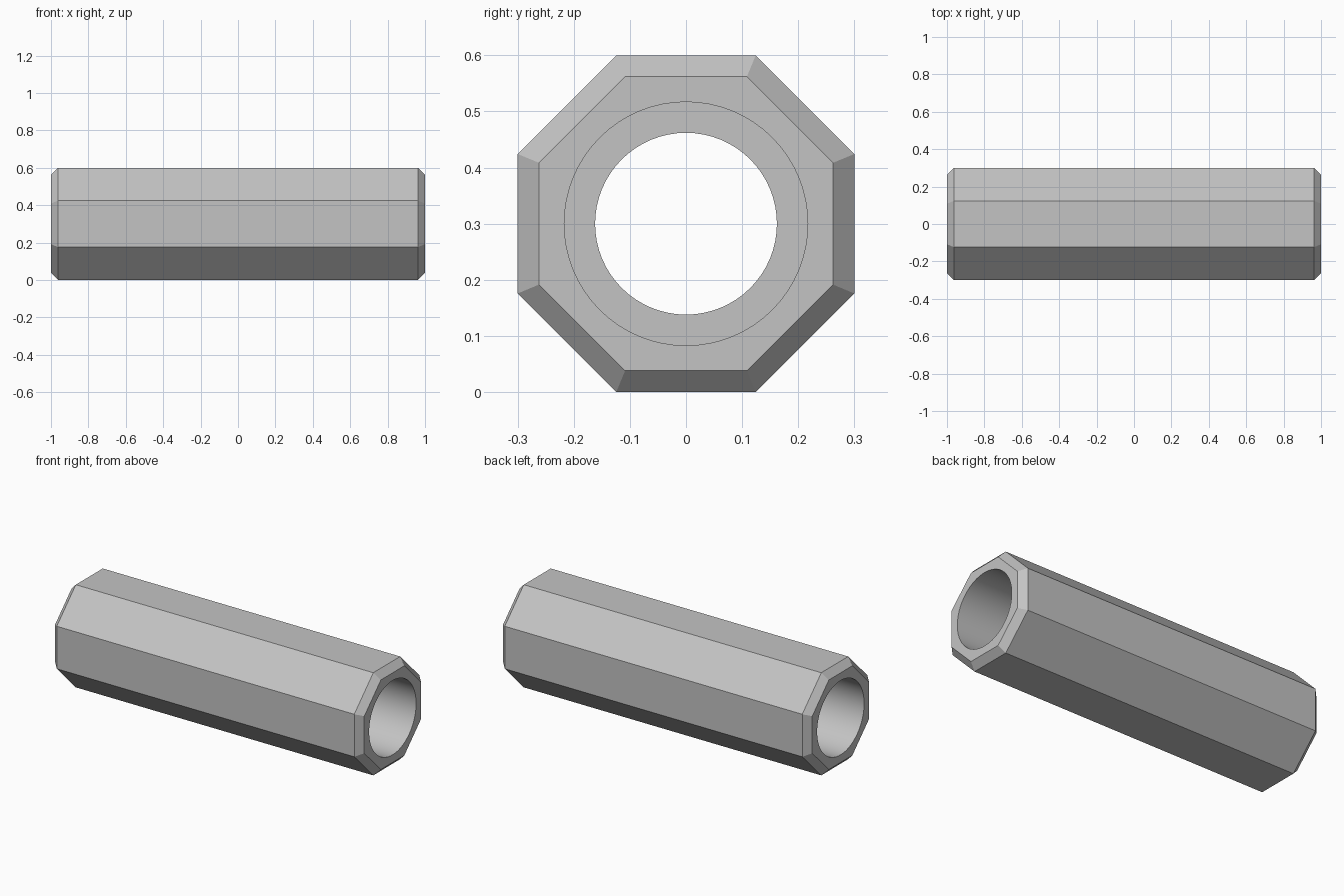
import bpy, bmesh, math

if "Cube" in bpy.data.objects:
    bpy.data.objects.remove(bpy.data.objects["Cube"])

HALF = 1.0          # half length along x
CENTRE_Z = 0.3      # axis height
SEG = 64            # bore segments
APOTHEM = 0.3       # octagon flat distance
CHAMFER = 0.038
BORE_R = 0.217      # wide bore at each end
NECK_R = 0.162      # narrow bore in the middle
BORE_DEPTH = 0.66

grey = bpy.data.materials.new("light grey")
grey.diffuse_color = (0.55, 0.55, 0.55, 1)
grey.use_nodes = True
grey.node_tree.nodes["Principled BSDF"].inputs["Base Color"].default_value = grey.diffuse_color

bm = bmesh.new()


def ring(x, radius, count):
    """Ring of points around the x axis; octagon rings have flats on top and sides."""
    pts = []
    for i in range(count):
        a = math.pi / 8 + 2 * math.pi * i / count
        pts.append(bm.verts.new((x, radius * math.cos(a), CENTRE_Z + radius * math.sin(a))))
    return pts


def bridge(a, b):
    n = len(a)
    for i in range(n):
        j = (i + 1) % n
        bm.faces.new((a[i], a[j], b[j], b[i]))


def end_face(octagon, circle):
    """Flat end between the octagon and the round bore, one face per side."""
    step = SEG // 8
    for i in range(8):
        arc = [circle[(i * step + k) % SEG] for k in range(step, -1, -1)]
        bm.faces.new([octagon[i], octagon[(i + 1) % 8]] + arc)


# Octagonal outside with chamfered ends
corner = 1 / math.cos(math.pi / 8)
outer = [ring(x, r * corner, 8) for x, r in (
    (-HALF, APOTHEM - CHAMFER), (-HALF + CHAMFER, APOTHEM),
    (HALF - CHAMFER, APOTHEM), (HALF, APOTHEM - CHAMFER))]

# Stepped round bore through the middle
step_x = HALF - BORE_DEPTH
inner = [ring(x, r, SEG) for x, r in (
    (-HALF, BORE_R), (-step_x, BORE_R), (-step_x, NECK_R),
    (step_x, NECK_R), (step_x, BORE_R), (HALF, BORE_R))]

for rings in (outer, inner):
    for a, b in zip(rings, rings[1:]):
        bridge(a, b)
end_face(outer[0], inner[0])
end_face(outer[-1], inner[-1])
bmesh.ops.recalc_face_normals(bm, faces=bm.faces)

mesh = bpy.data.meshes.new("octagonal_sleeve")
bm.to_mesh(mesh)
bm.free()
mesh.materials.append(grey)
sleeve = bpy.data.objects.new("octagonal_sleeve", mesh)
bpy.context.collection.objects.link(sleeve)

# Smooth bore, crisp octagon edges
bpy.context.view_layer.objects.active = sleeve
sleeve.select_set(True)
bpy.ops.object.shade_smooth_by_angle(angle=math.radians(25))
